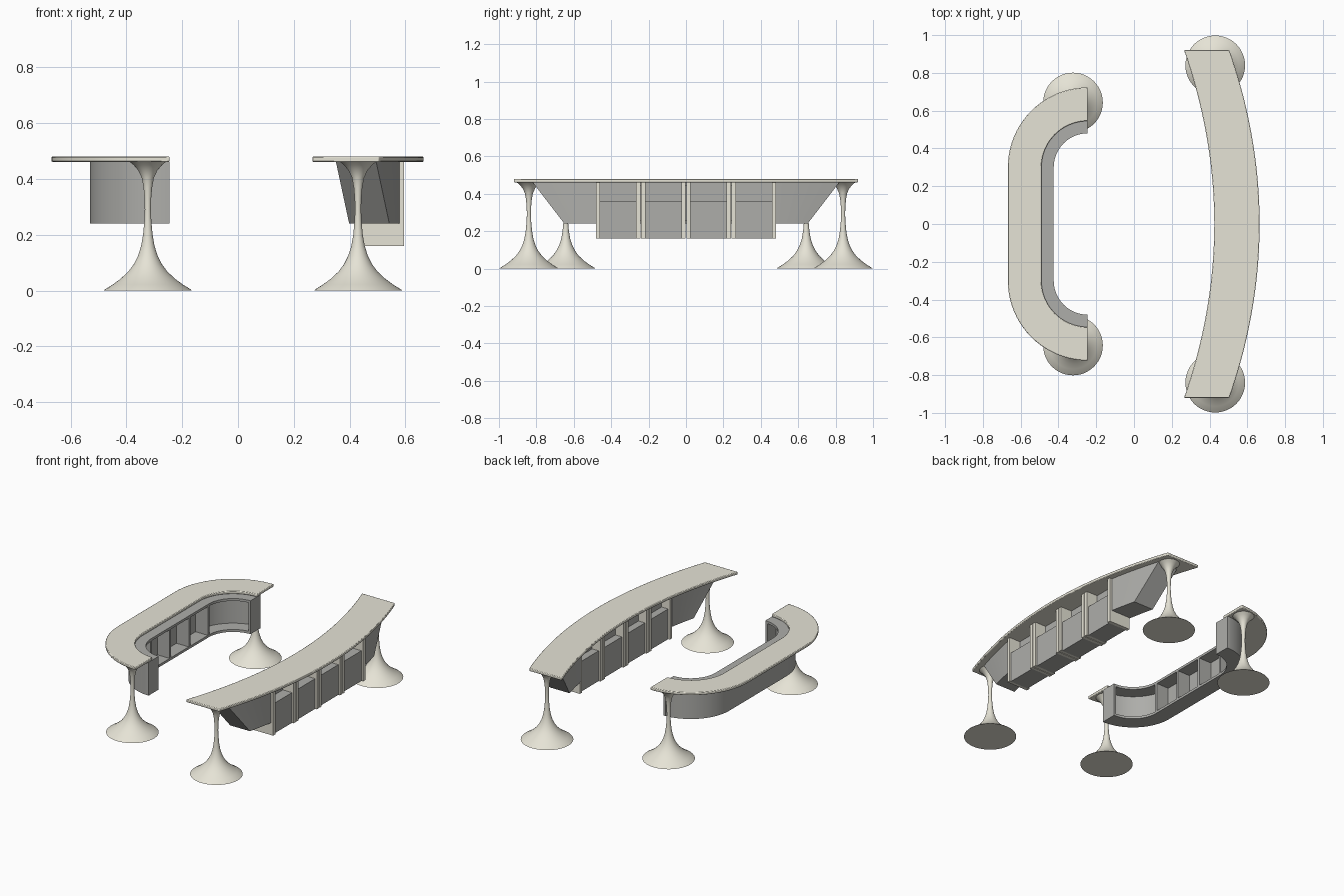
import bpy, bmesh
from math import sin, cos, pi

if "Cube" in bpy.data.objects:
    bpy.data.objects.remove(bpy.data.objects["Cube"])


def material(name, rgb):
    m = bpy.data.materials.new(name)
    m.diffuse_color = (*rgb, 1)
    m.use_nodes = True
    m.node_tree.nodes["Principled BSDF"].inputs["Base Color"].default_value = m.diffuse_color
    return m


cream = material("cream", (0.79, 0.77, 0.67))
grey = material("grey", (0.42, 0.42, 0.40))


def loft(name, sections, mat, bevel=0):
    """Solid skin through equal-length closed sections, capped at both ends."""
    bm = bmesh.new()
    rings = [[bm.verts.new(p) for p in s] for s in sections]
    n = len(rings[0])
    for a, b in zip(rings, rings[1:]):
        for i in range(n):
            j = (i + 1) % n
            bm.faces.new((a[i], a[j], b[j], b[i]))
    bm.faces.new(rings[0])
    bm.faces.new(rings[-1])
    bmesh.ops.recalc_face_normals(bm, faces=bm.faces)
    me = bpy.data.meshes.new(name)
    bm.to_mesh(me)
    bm.free()
    me.materials.append(mat)
    ob = bpy.data.objects.new(name, me)
    bpy.context.collection.objects.link(ob)
    bpy.ops.object.select_all(action='DESELECT')
    bpy.context.view_layer.objects.active = ob
    ob.select_set(True)
    bpy.ops.object.shade_smooth_by_angle(angle=0.6)
    if bevel:
        mod = ob.modifiers.new("soft_edge", 'BEVEL')
        mod.width, mod.segments, mod.limit_method = bevel, 2, 'ANGLE'
        mod.angle_limit = 0.8
    return ob


def box(name, x0, x1, y0, y1, z0, z1, mat):
    return loft(name, [[(x0, y0, z), (x1, y0, z), (x1, y1, z), (x0, y1, z)]
                       for z in (z0, z1)], mat)


# Flared trumpet pedestals
PROFILE = [(.158, 0), (.154, .004), (.125, .022), (.098, .042), (.07, .068), (.05, .095),
           (.035, .125), (.024, .16), (.017, .2), (.0125, .25), (.011, .29), (.012, .33),
           (.0155, .37), (.022, .405), (.034, .43), (.05, .449), (.066, .462)]


def pedestal(name, x, y):
    loft(name, [[(x + r * cos(2 * pi * k / 48), y + r * sin(2 * pi * k / 48), z)
                 for k in range(48)] for r, z in PROFILE], cream)


for side, s in (("front", -1), ("back", 1)):
    pedestal(f"u_desk_pedestal_{side}", -.323, s * .643)
    pedestal(f"arc_desk_pedestal_{side}", .43, s * .84)

# U-shaped desk: everything follows one U path at different offsets
CX, CY, STEPS = -.245, .30, 20


def u_path(r):
    pts = []
    for k in range(2 * STEPS + 1):
        for rep in range(2 if k == STEPS else 1):
            a = pi / 2 + pi / 2 * k / STEPS
            top = k < STEPS or (k == STEPS and rep == 0)
            pts.append((CX + r * cos(a), (CY if top else -CY) + r * sin(a)))
    return pts


def u_strip(name, r0, r1, z0, z1, mat, bevel=0):
    loft(name, [[(*p, z0), (*q, z0), (*q, z1), (*p, z1)]
                for p, q in zip(u_path(r0), u_path(r1))], mat, bevel)


u_strip("u_desk_top", .245, .423, .461, .48, cream, .004)
u_strip("u_cabinet_back", .27, .285, .24, .461, grey)
u_strip("u_cabinet_floor", .18, .271, .24, .256, grey)
u_strip("u_cabinet_ceiling", .18, .271, .445, .461, grey)
for s in (-1, 1):
    lo, hi = sorted((s * (CY + .18), s * (CY + .285)))
    box("u_cabinet_end", CX - .016, CX, lo, hi, .24, .461, grey)
    for y in (.10, .30):
        box("u_cabinet_divider", CX - .275, CX - .18, s * y - .008, s * y + .008,
            .25, .45, grey)


# Bowed desk: top follows a shallow arc
def bow(x, y):
    return x - y * y / 5.29


ys = [-.92 + 1.84 * k / 40 for k in range(41)]
loft("arc_desk_top", [[(bow(.425, y), y, .461), (bow(.665, y), y, .461),
                       (bow(.665, y), y, .48), (bow(.425, y), y, .48)] for y in ys],
     cream, .004)

# Wedge-shaped wings with raked ends
for side, s in (("front", -1), ("back", 1)):
    secs = []
    for k in range(13):
        t = k / 12
        b, u = s * (.475 + .175 * t), s * (.475 + .345 * t)
        secs.append([(bow(.478, b), b, .24), (bow(.622, b), b, .24),
                     (bow(.622, u), u, .461), (bow(.478, u), u, .461)])
    loft(f"arc_desk_wing_{side}", secs, grey)

# Four drawer modules: side panels, drawer block, open niche with a rear wall
for i in range(4):
    yc = (i - 1.5) * .242
    h = .119
    for s in (-1, 1):
        y0, y1 = sorted((yc + s * h, yc + s * (h - .023)))
        box(f"module_{i + 1}_side_panel", .44, .595, y0, y1, .16, .461, cream)
    box(f"module_{i + 1}_drawer", .452, .583, yc - h + .02, yc + h - .02, .16, .36, grey)
    box(f"module_{i + 1}_niche_wall", .50, .515, yc - h + .02, yc + h - .02, .355, .461, grey)
